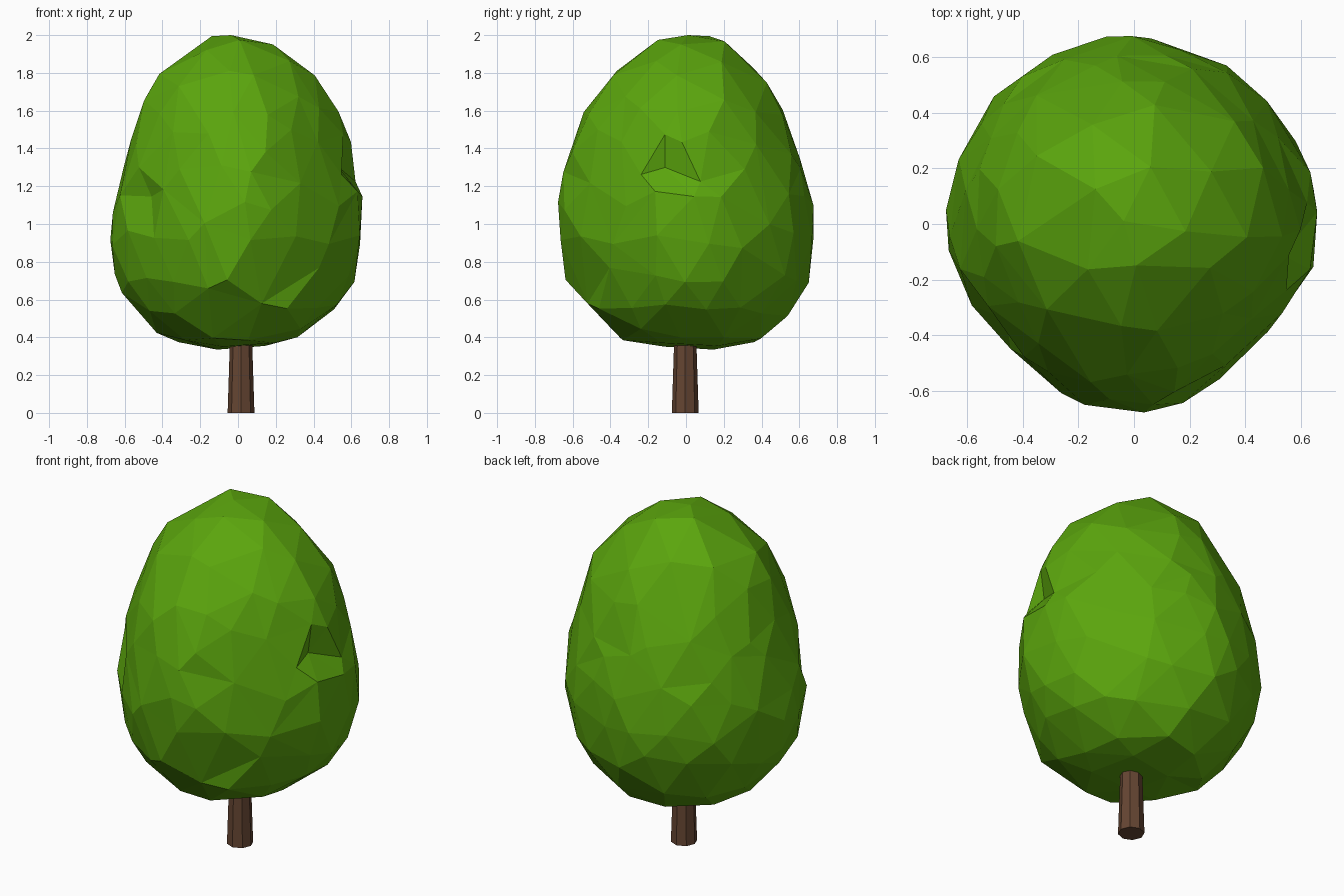
import bpy
import bmesh
import math
import random
from mathutils import Vector

random.seed(7)
cube = bpy.data.objects.get("Cube")
if cube:
    bpy.data.objects.remove(cube, do_unlink=True)


def make_material(name, colour):
    mat = bpy.data.materials.new(name)
    mat.use_nodes = True
    mat.diffuse_color = colour
    bsdf = mat.node_tree.nodes["Principled BSDF"]
    bsdf.inputs["Base Color"].default_value = colour
    bsdf.inputs["Roughness"].default_value = 0.9
    return mat


def finish(bm, name, mat):
    mesh = bpy.data.meshes.new(name)
    bmesh.ops.recalc_face_normals(bm, faces=bm.faces)
    bm.to_mesh(mesh)
    bm.free()
    mesh.materials.append(mat)
    obj = bpy.data.objects.new(name, mesh)
    bpy.context.collection.objects.link(obj)
    return obj


leaf_green = make_material("leaf green", (0.105, 0.38, 0.004, 1))
bark_brown = make_material("bark brown", (0.13, 0.06, 0.032, 1))

# Crown outline: radius at each height, one list for each side
CENTRE = Vector((0, 0, 1.1))
HEIGHTS = [0.34, 0.36, 0.42, 0.55, 0.8, 1.0, 1.25, 1.5, 1.75, 1.9, 1.98, 2.0]
LEFT = [0, 0.17, 0.36, 0.53, 0.64, 0.68, 0.62, 0.57, 0.45, 0.28, 0.13, 0]
RIGHT = [0, 0.17, 0.44, 0.55, 0.68, 0.67, 0.62, 0.55, 0.46, 0.33, 0.21, 0]
BACK = [0, 0.36, 0.46, 0.57, 0.67, 0.67, 0.63, 0.54, 0.44, 0.32, 0.21, 0]
FRONT = [0, 0.19, 0.44, 0.56, 0.66, 0.67, 0.65, 0.58, 0.42, 0.25, 0.12, 0]


def reach(profile, elevation):
    """Distance from the crown centre to the outline at an elevation."""
    polar = [(math.atan2(z - CENTRE.z, r), math.hypot(r, z - CENTRE.z))
             for r, z in zip(profile, HEIGHTS)]
    for (a, da), (b, db) in zip(polar, polar[1:]):
        if elevation <= b:
            t = max(0, (elevation - a) / (b - a))
            return da + (db - da) * t
    return polar[-1][1]


# Crown: faceted ball shaped by the outlines, flatter on the front corners
bm = bmesh.new()
bmesh.ops.create_icosphere(bm, subdivisions=3, radius=1)
for v in bm.verts:
    jitter = Vector([random.uniform(-0.08, 0.08) for _ in range(3)])
    d = (v.co + jitter).normalized()
    flat = math.hypot(d.x, d.y)
    elevation = math.atan2(d.z, flat)
    share = (d.x / flat) ** 2 if flat > 0.001 else 0.5
    along_x = reach(LEFT if d.x > 0 else RIGHT, elevation)
    along_y = reach(BACK if d.y > 0 else FRONT, elevation)
    size = along_x * share + along_y * (1 - share)
    v.co = CENTRE + d * size * random.uniform(0.99, 1.015)
    corner = 4 * share * (1 - share)
    if d.y < 0:
        squeeze = 1 - corner * (0.09 if d.x > 0 else 0.06)
    else:
        squeeze = 1 - corner * (0.04 if d.x > 0 else 0.01)
    v.co.x *= squeeze
    v.co.y *= squeeze
    # Blunt top and underside
    v.co.z = min(max(v.co.z, 0.335), 2.0)

# Small ledges where one clump of leaves overlaps the next
for spot, depth in [((0.2, -0.6, 0.78), 0.07), ((0.58, -0.1, 1.36), 0.12),
                    ((-0.52, -0.32, 1.1), 0.08)]:
    v = min(bm.verts, key=lambda w: (w.co - Vector(spot)).length)
    v.co += Vector((-v.co.x, -v.co.y, 0)) * depth
    low = min((e.other_vert(v) for e in v.link_edges), key=lambda w: w.co.z)
    low.co.z += 0.04
crown = finish(bm, "leaf_crown", leaf_green)

# Merge some facets into larger, less regular ones
facets = crown.modifiers.new("larger facets", "DECIMATE")
facets.ratio = 0.85

# Trunk: tapered eight-sided post running up into the crown
bm = bmesh.new()
bmesh.ops.create_cone(bm, cap_ends=True, segments=8, radius1=0.071,
                      radius2=0.055, depth=0.5)
bmesh.ops.translate(bm, verts=bm.verts, vec=(0.016, -0.004, 0.25))
finish(bm, "trunk", bark_brown)
